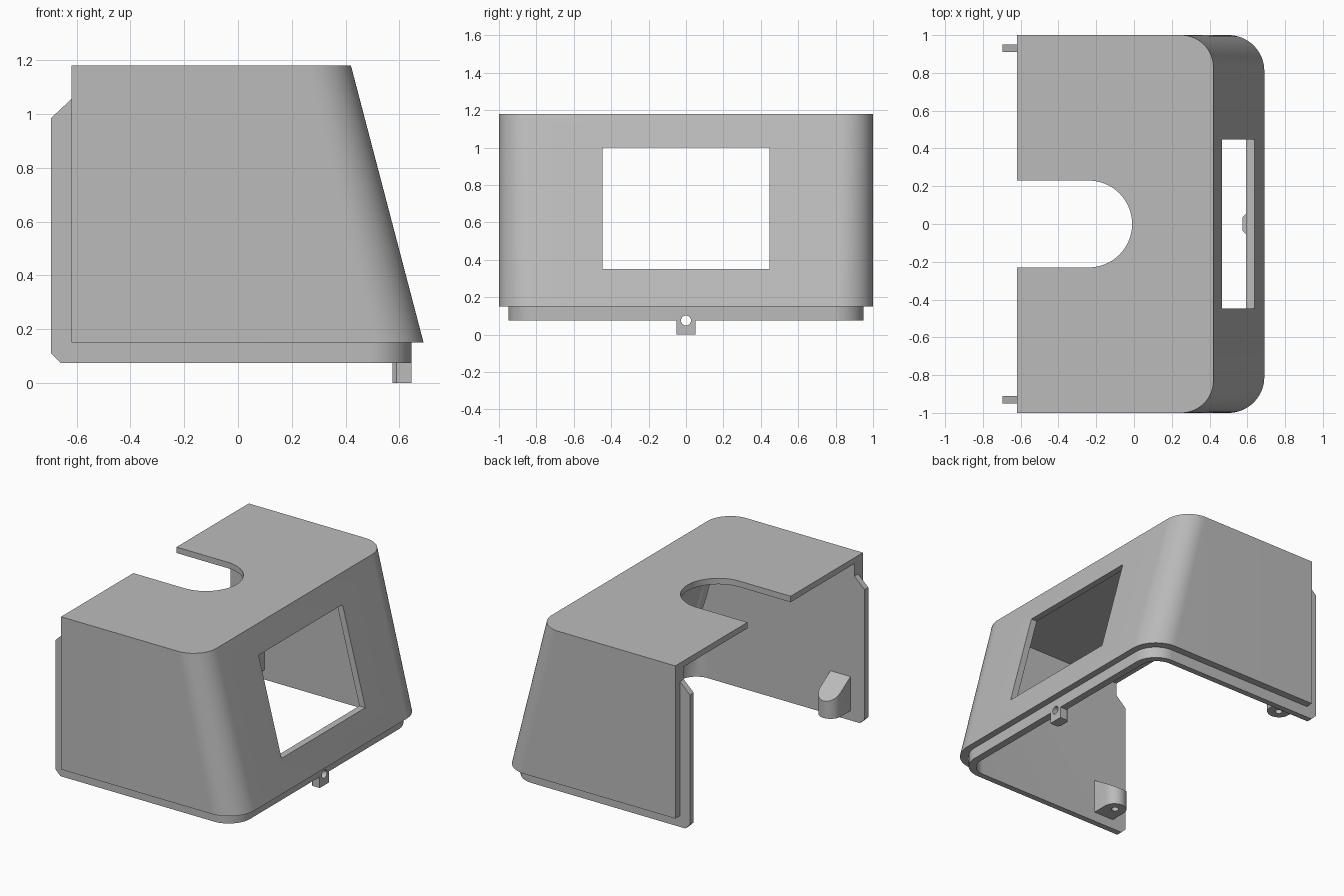
import bpy, bmesh, math
from mathutils import Vector

if "Cube" in bpy.data.objects:
    bpy.data.objects.remove(bpy.data.objects["Cube"])

grey = bpy.data.materials.new("plain_grey")
grey.use_nodes = True
GREY = (0.5, 0.5, 0.5, 1)
grey.diffuse_color = GREY
grey.node_tree.nodes["Principled BSDF"].inputs["Base Color"].default_value = GREY


def loft(name, lower, upper):
    """Closed solid between two loops of matching points."""
    bm = bmesh.new()
    a = [bm.verts.new(p) for p in lower]
    b = [bm.verts.new(p) for p in upper]
    n = len(a)
    bm.faces.new(a)
    bm.faces.new(b)
    for i in range(n):
        j = (i + 1) % n
        bm.faces.new((a[i], a[j], b[j], b[i]))
    bmesh.ops.recalc_face_normals(bm, faces=bm.faces)
    mesh = bpy.data.meshes.new(name)
    bm.to_mesh(mesh)
    bm.free()
    mesh.materials.append(grey)
    obj = bpy.data.objects.new(name, mesh)
    bpy.context.collection.objects.link(obj)
    return obj


def prism(name, points, shift):
    pts = [Vector(p) for p in points]
    return loft(name, pts, [p + Vector(shift) for p in pts])


def box(name, x0, x1, y0, y1, z0, z1):
    return prism(name, [(x0, y0, z0), (x1, y0, z0), (x1, y1, z0), (x0, y1, z0)],
                 (0, 0, z1 - z0))


def arc(cx, cy, r, start, end, steps=16):
    angles = [math.radians(start + (end - start) * i / steps) for i in range(steps + 1)]
    return [(cx + r * math.cos(t), cy + r * math.sin(t)) for t in angles]


def plan(back, front, half, r, z):
    """Outline with a square back and two rounded front corners."""
    pts = [(back, -half)]
    pts += arc(front - r, r - half, r, -90, 0)
    pts += arc(front - r, half - r, r, 0, 90)
    pts.append((back, half))
    return [(x, y, z) for x, y in pts]


def combine(obj, other, operation):
    """Apply a boolean and remove the helper."""
    mod = obj.modifiers.new("cut", "BOOLEAN")
    mod.operation, mod.object, mod.solver = operation, other, "EXACT"
    bpy.context.view_layer.update()
    graph = bpy.context.evaluated_depsgraph_get()
    mesh = bpy.data.meshes.new_from_object(obj.evaluated_get(graph))
    obj.modifiers.clear()
    obj.data = mesh
    bpy.data.objects.remove(other)


def pin_hole():
    return prism("pin_hole", [(0.4, y, z) for y, z in arc(0, 0.075, 0.027, 0, 345, 23)],
                 (0.5, 0, 0))


# Outer shell with sloping front
BACK, BASE, TOP = -0.62, 0.15, 1.18
shell = loft("shell", plan(BACK, 0.69, 1, 0.19, BASE), plan(BACK, 0.42, 1, 0.17, TOP))

# Locating lip below the shell
lip = loft("lip", plan(BACK, 0.645, 0.95, 0.16, 0.075), plan(BACK, 0.645, 0.95, 0.16, 0.2))
combine(shell, lip, "UNION")

# Chamfered tabs along the open ends of the side walls
for side in (-1, 1):
    outline = [(-0.695, 0.11), (-0.66, 0.075), (-0.5, 0.075),
               (-0.5, 1.055), (BACK, 1.055), (-0.695, 0.985)]
    tab = prism("tab", [(x, side * 0.88, z) for x, z in outline], (0, side * 0.07, 0))
    combine(shell, tab, "UNION")

# Hollow: sloped inner skin limited by the upright lip liner
hollow = loft("hollow", plan(-1, 0.695, 0.955, 0.15, -0.04), plan(-1, 0.386, 0.955, 0.13, 1.14))
liner = loft("liner", plan(-0.9, 0.595, 0.91, 0.12, 0), plan(-0.9, 0.595, 0.91, 0.12, 1.3))
combine(hollow, liner, "INTERSECT")
combine(shell, hollow, "DIFFERENCE")

# Round-ended slot in the roof
slot = [(-0.9, -0.23)] + arc(-0.24, 0, 0.23, -90, 90, 32) + [(-0.9, 0.23)]
combine(shell, prism("slot", [(x, y, 1) for x, y in slot], (0, 0, 0.4)), "DIFFERENCE")

# Front window and pin hole
combine(shell, box("window", 0.2, 0.9, -0.447, 0.447, 0.35, 1), "DIFFERENCE")
combine(shell, pin_hole(), "DIFFERENCE")

# Pierced latch lug under the front lip
lug_plan = [(0.645, -0.05), (0.59, -0.05), (0.575, -0.035),
            (0.575, 0.035), (0.59, 0.05), (0.645, 0.05)]
lug = prism("latch_lug", [(x, y, 0) for x, y in lug_plan], (0, 0, 0.13))
combine(lug, pin_hole(), "DIFFERENCE")

# Screw bosses with sloping tops inside the side walls
parts = [shell, lug]
CX, CY, R = -0.515, 0.805, 0.075
for side, name in ((-1, "right_screw_boss"), (1, "left_screw_boss")):
    outline = [(CX - R, 0.93)] + arc(CX, CY, R, 180, 360) + [(CX + R, 0.93)]
    boss = loft(name, [(x, side * y, 0.14) for x, y in outline],
                [(x, side * y, 0.37 - (0.91 - y) * 0.64) for x, y in outline])
    ring = arc(CX, side * 0.8, 0.022, 0, 345, 23)
    combine(boss, prism("screw_hole", [(x, y, 0.1) for x, y in ring], (0, 0, 0.12)),
            "DIFFERENCE")
    parts.append(boss)

# Smooth curved faces, keep edges sharp
bpy.ops.object.select_all(action="DESELECT")
for obj in parts:
    obj.select_set(True)
bpy.context.view_layer.objects.active = shell
bpy.ops.object.shade_smooth_by_angle(angle=math.radians(25))
